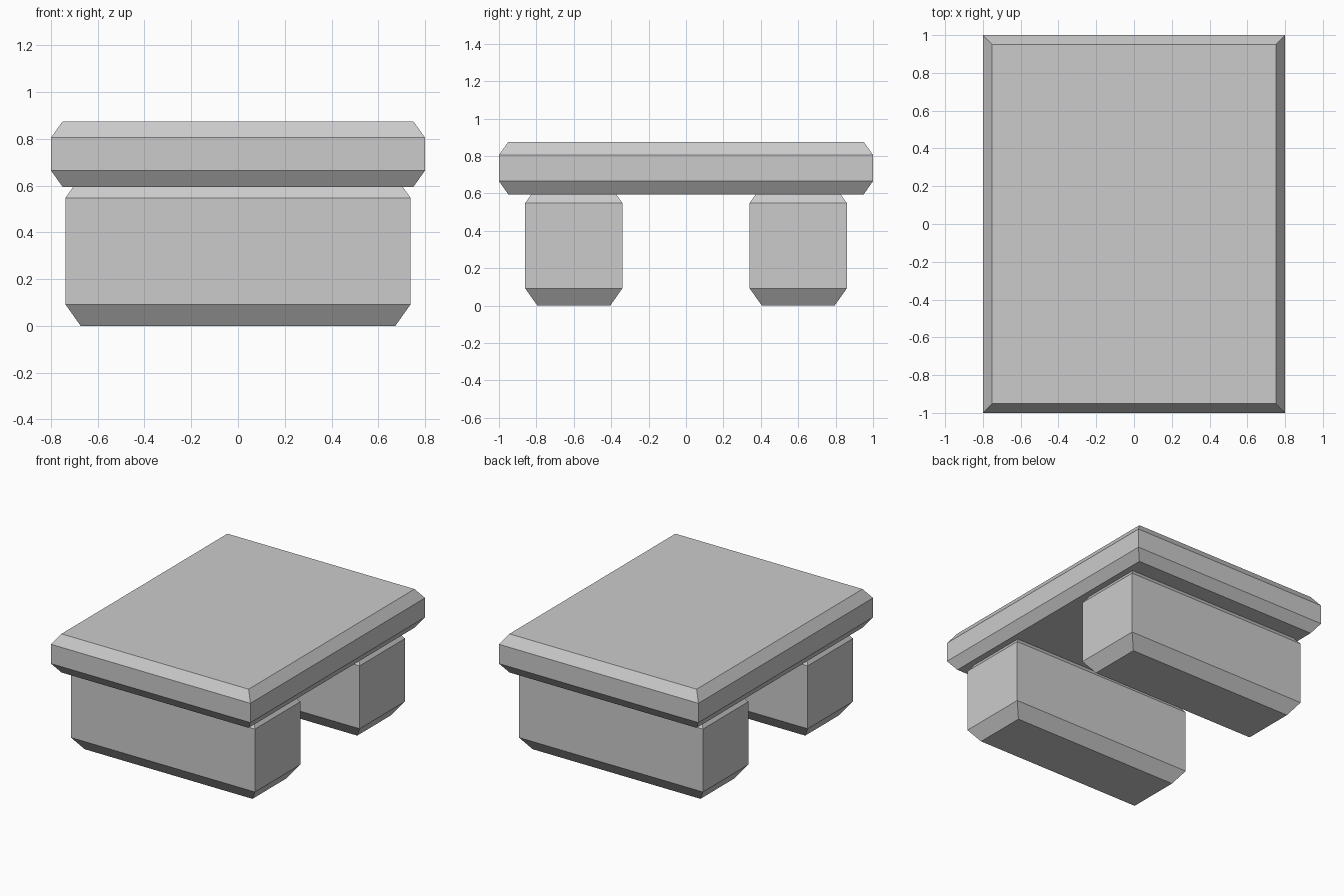
import bpy
import bmesh
from mathutils import Matrix, Vector

cube = bpy.data.objects.get("Cube")
if cube:
    bpy.data.objects.remove(cube, do_unlink=True)

GREY = (0.6, 0.6, 0.6, 1.0)
grey = bpy.data.materials.new("light_grey")
grey.use_nodes = True
grey.diffuse_color = GREY
grey.node_tree.nodes["Principled BSDF"].inputs["Base Color"].default_value = GREY


def chamfered_box(name, size, centre, chamfer):
    """Flat-shaded box whose top and bottom rims are cut at 45 degrees."""
    bm = bmesh.new()
    bmesh.ops.create_cube(bm, size=1, matrix=Matrix.Diagonal((*size, 1)))
    caps = [f for f in bm.faces if abs(f.normal.z) > 0.9]
    for cap in caps:
        up = 1 if cap.normal.z > 0 else -1
        # Inset the cap, then lower the old rim to form the chamfer
        rim = list(cap.verts)
        bmesh.ops.inset_individual(bm, faces=[cap], thickness=chamfer)
        for v in rim:
            v.co.z -= up * chamfer
    bmesh.ops.translate(bm, verts=bm.verts, vec=Vector(centre))
    bmesh.ops.recalc_face_normals(bm, faces=bm.faces)
    mesh = bpy.data.meshes.new(name)
    bm.to_mesh(mesh)
    bm.free()
    mesh.materials.append(grey)
    obj = bpy.data.objects.new(name, mesh)
    bpy.context.collection.objects.link(obj)
    return obj


# Top slab
chamfered_box("top_slab", (1.6, 2.0, 0.28), (0, 0, 0.735), 0.07)

# Two support blocks, with their tops sunk into the slab
for name, side in (("front_support", -1), ("back_support", 1)):
    chamfered_box(name, (1.476, 0.52, 0.64), (0, side * 0.6, 0.32), 0.092)
